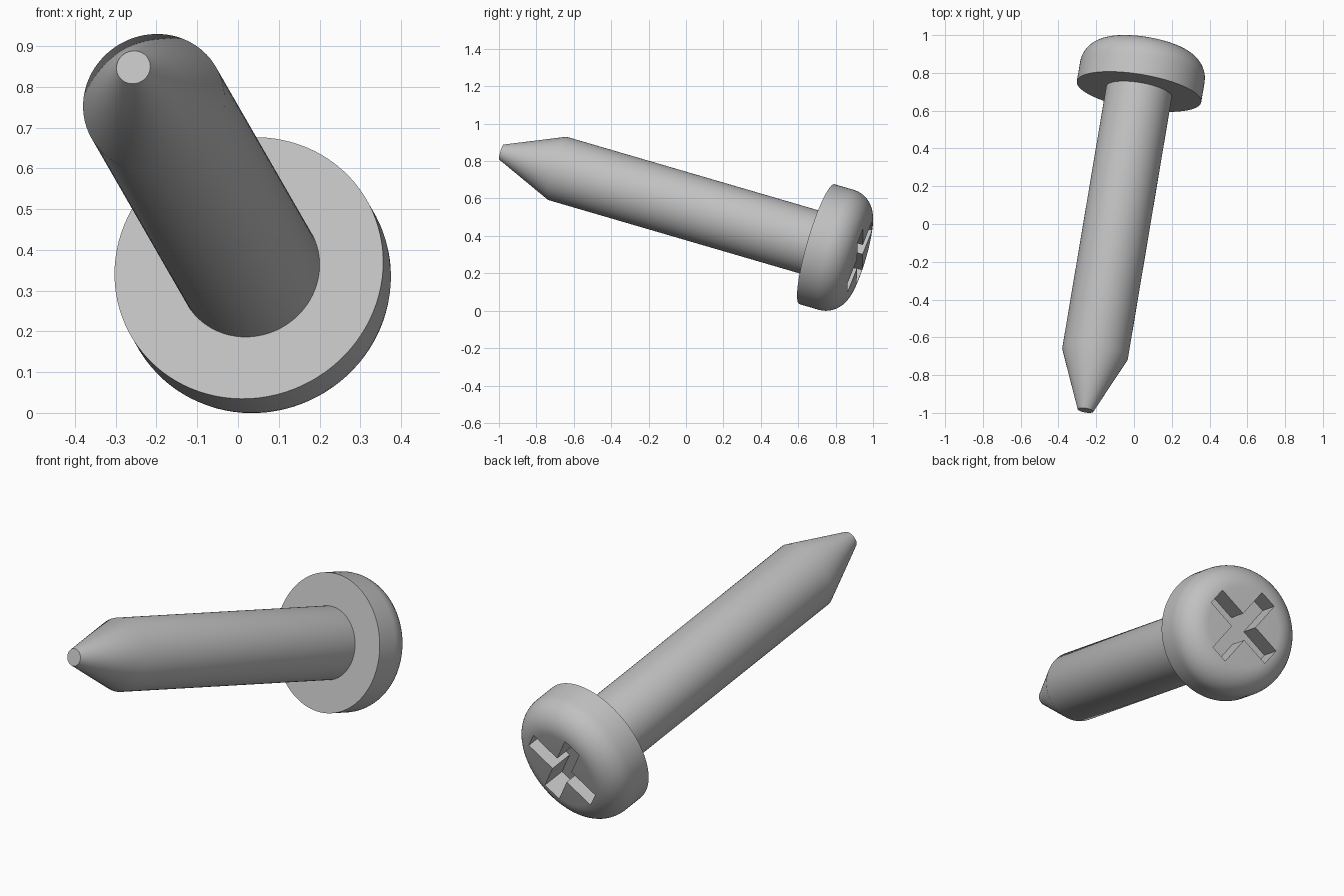
import bpy, bmesh, math
from mathutils import Matrix, Vector

cube = bpy.data.objects.get("Cube")
if cube:
    bpy.data.objects.remove(cube, do_unlink=True)

# Plain metal colour
steel = bpy.data.materials.new("light_grey_metal")
steel.use_nodes = True
grey = (0.53, 0.53, 0.53, 1)
steel.diffuse_color = grey
steel.node_tree.nodes["Principled BSDF"].inputs["Base Color"].default_value = grey

# Tilted frame: local z runs along the screw from tip to head
axis = Vector((0.168, 1, -0.292)).normalized()
slot = Vector((0.85, 0, 0.53))
slot = (slot - axis * slot.dot(axis)).normalized()
side = axis.cross(slot)
frame = Matrix((slot, side, axis)).transposed().to_4x4()
frame.translation = (-0.091, 0, 0.56)

SHAFT_R, TIP_R, HEAD_R = 0.176, 0.042, 0.334
TIP_Z, CONE_Z, HEAD_Z = -1.041, -0.725, 0.739
WALL, FILLET = 0.108, 0.134
TOP_Z = HEAD_Z + WALL + FILLET


def add_object(name, bm):
    bmesh.ops.recalc_face_normals(bm, faces=bm.faces)
    mesh = bpy.data.meshes.new(name)
    bm.to_mesh(mesh)
    bm.free()
    mesh.materials.append(steel)
    obj = bpy.data.objects.new(name, mesh)
    obj.matrix_world = frame
    bpy.context.collection.objects.link(obj)
    return obj


def revolve(name, profile, steps=96):
    """Turn a (radius, height) profile round local z and cap both ends."""
    bm = bmesh.new()
    rings = [[bm.verts.new((r * math.cos(math.tau * i / steps),
                            r * math.sin(math.tau * i / steps), z))
              for i in range(steps)] for r, z in profile]
    for low, high in zip(rings, rings[1:]):
        for i in range(steps):
            j = (i + 1) % steps
            bm.faces.new((low[i], low[j], high[j], high[i]))
    bm.faces.new(rings[0])
    bm.faces.new(rings[-1])
    return add_object(name, bm)


def smooth(obj):
    bpy.ops.object.select_all(action='DESELECT')
    obj.select_set(True)
    bpy.context.view_layer.objects.active = obj
    bpy.ops.object.shade_smooth_by_angle(angle=math.radians(30))


# Shaft with a blunt conical point
shaft = revolve("shaft", [(TIP_R, TIP_Z), (SHAFT_R, CONE_Z),
                          (SHAFT_R, HEAD_Z + 0.02)])
smooth(shaft)

# Pan head with a rounded rim
rim = [(HEAD_R - FILLET + FILLET * math.cos(a), HEAD_Z + WALL + FILLET * math.sin(a))
       for a in (math.pi / 2 * k / 12 for k in range(13))]
head = revolve("head", [(HEAD_R, HEAD_Z)] + rim)

# Cross-shaped drive recess, cut one bar at a time
DEPTH, LENGTH, WIDTH = 0.12, 0.415, 0.095
for name, size in (("slot_cutter_a", (LENGTH, WIDTH)), ("slot_cutter_b", (WIDTH, LENGTH))):
    bm = bmesh.new()
    bmesh.ops.create_cube(bm, size=1, matrix=Matrix.Translation((0, 0, TOP_Z))
                          @ Matrix.Diagonal((*size, DEPTH * 2, 1)))
    cutter = add_object(name, bm)
    cutter.hide_render = True
    cut = head.modifiers.new("recess", 'BOOLEAN')
    cut.operation = 'DIFFERENCE'
    cut.solver = 'EXACT'
    cut.object = cutter
    bpy.context.view_layer.objects.active = head
    bpy.ops.object.modifier_apply(modifier=cut.name)
    bpy.data.objects.remove(cutter, do_unlink=True)
smooth(head)
